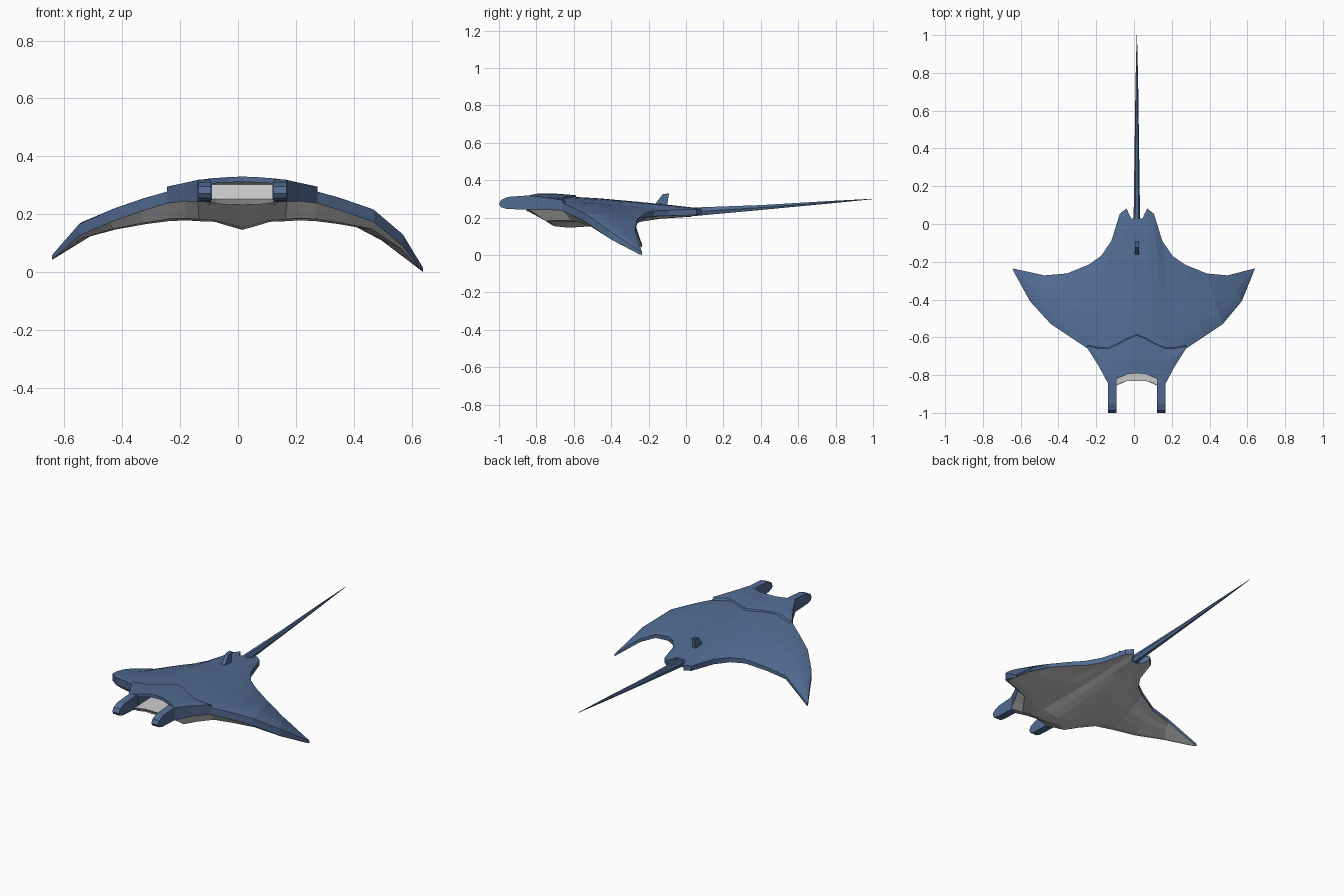
import bpy

CX = 0.015  # body axis sits slightly off centre because the wings are posed unevenly

blue = bpy.data.materials.new("blue_skin")
blue.diffuse_color = (0.085, 0.15, 0.29, 1)


def make(name, verts, faces, mat=None):
    me = bpy.data.meshes.new(name)
    me.from_pydata([(x + CX, y, z) for x, y, z in verts], [], faces)
    me.validate()
    ob = bpy.data.objects.new(name, me)
    bpy.context.collection.objects.link(ob)
    if mat:
        me.materials.append(mat)
    return ob


def loft(name, cols, mat=None, skip=lambda i, j: False, closed=False, caps=False):
    """Quad surface across a list of equally long point columns."""
    n = len(cols[0])
    faces = []
    for i in range(len(cols) - 1):
        for j in range(n if closed else n - 1):
            if not skip(i, j):
                k = (j + 1) % n
                faces.append((i * n + j, (i + 1) * n + j, (i + 1) * n + k, i * n + k))
    if caps:
        faces += [tuple(range(n)), tuple(reversed(range((len(cols) - 1) * n, len(cols) * n)))]
    return make(name, [p for c in cols for p in c], faces, mat)


def prism(name, profile, xa, xb, mat):
    """Side profile (y, z), listed clockwise, extruded across x."""
    return loft(name, [[(x, y, z) for y, z in profile] for x in (xa, xb)],
                mat, closed=True, caps=True)


def mix(a, b, t):
    return a + (b - a) * t


# Half-span stations: front x, y, z, rim height | rear x, y, z, rim height | belly depth
STATIONS = [
    (0.00, -0.79, 0.315, 0.080, 0.000, 0.030, 0.255, 0.050, 0.083),
    (0.05, -0.795, 0.314, 0.080, 0.030, 0.030, 0.252, 0.045, 0.070),
    (0.105, -0.82, 0.310, 0.070, 0.055, 0.082, 0.248, 0.030, 0.062),
    (0.155, -0.84, 0.305, 0.062, 0.090, 0.055, 0.244, 0.030, 0.062),
    (0.20, -0.755, 0.290, 0.045, 0.135, -0.090, 0.240, 0.030, 0.060),
    (0.26, -0.66, 0.278, 0.040, 0.190, -0.170, 0.235, 0.028, 0.055),
    (0.35, -0.60, 0.252, 0.042, 0.255, -0.215, 0.225, 0.025, 0.042),
    (0.455, -0.53, 0.215, 0.042, 0.370, -0.262, 0.190, 0.022, 0.025),
    (0.555, -0.41, 0.130, 0.040, 0.480, -0.272, 0.130, 0.020, 0.012),
    (0.62, -0.25, 0.022, 0.018, 0.625, -0.235, 0.014, 0.014, 0.0),
]
T = [0, 0.1, 0.2, 0.4, 0.6, 0.8, 1]
TOP = [0, 0.5, 0.8, 1, 0.8, 0.5, 0]
BOTTOM = [0, 0.93, 1, 0.8, 0.57, 0.2, 0]

# Left wing tip is raised and stretched a little
LIFT = {8: (0.010, 0.035), 9: (0.033, 0.042)}


def body_columns():
    tops, bellies = [], []
    order = [(k, -1) for k in range(9, 0, -1)] + [(k, 1) for k in range(10)]
    for k, s in order:
        fx, fy, fz, fh, rx, ry, rz, rh, depth = STATIONS[k]
        dx, dz = LIFT.get(k, (0, 0)) if s < 0 else (0, 0)
        bulge = 0.012 if k < 9 else 0
        chin = -0.035 if k < 3 else 0
        top, bot = [], []
        for t, a, b in zip(T, TOP, BOTTOM):
            x, y = s * (mix(fx, rx, t) + dx), mix(fy, ry, t)
            top.append((x, y, mix(fz, rz, t) + bulge * a + dz))
            bot.append((x, y + (chin if t == 0 else 0), mix(fz - fh, rz - rh, t) - depth * b + dz))
        front = (top[0][0], top[0][1], bot[0][2])
        tops.append([front] + top + [bot[-1]])
        bellies.append(bot[::-1])
    return tops, bellies


# Blue back with leading and trailing rims, open at the mouth, and the grey belly
tops, bellies = body_columns()
loft("back", tops, blue, skip=lambda i, j: j == 0 and 7 <= i <= 10)
loft("belly", bellies)

# Wing tip end caps
for name, i in (("left_tip", 0), ("right_tip", -1)):
    c = [tops[i][j] for j in (0, 1, -2, -1)]
    make(name, c, [(0, 1, 2, 3) if i == -1 else (3, 2, 1, 0)], blue)

# Raised head plate: front z and rear y, z for the inner stations
PLATE = [(0.330, -0.59, 0.320), (0.328, -0.61, 0.318), (0.324, -0.64, 0.313),
         (0.318, -0.66, 0.307), (0.308, -0.66, 0.302), (0.294, -0.648, 0.290)]
cols = []
for k, s in [(k, -1) for k in range(5, 0, -1)] + [(k, 1) for k in range(6)]:
    x, y, z = STATIONS[k][:3]
    zf, yr, zr = PLATE[k]
    x *= s
    cols.append([(x, y, z - 0.004), (x, y, zf), (x, mix(y, yr, 0.5), mix(zf, zr, 0.5) + 0.003),
                 (x, yr, zr), (x, yr + 0.012, zr - 0.022)])
loft("head_plate", cols, blue)

# Grey mouth: lower lip, floor, back wall and roof
cols = []
for x, y in ((-0.115, -0.86), (-0.09, -0.842), (-0.045, -0.83), (0.045, -0.83),
             (0.09, -0.842), (0.115, -0.86)):
    roof = -0.79 if abs(x) < 0.05 else -0.81
    cols.append([(x, y + 0.012, 0.233), (x, y, 0.250), (x * 0.95, -0.68, 0.255),
                 (x * 0.95, -0.67, 0.302), (x, roof, 0.312)])
loft("mouth", cols)

# Head fins reaching forward on both sides of the mouth
FIN = [(-1.0, 0.272), (-0.988, 0.295), (-0.95, 0.311), (-0.84, 0.319), (-0.68, 0.292),
       (-0.68, 0.25), (-0.85, 0.242), (-0.96, 0.247), (-0.99, 0.256)]
prism("left_head_fin", FIN, -0.152, -0.108, blue)
prism("right_head_fin", FIN, 0.108, 0.152, blue)

# Small swept dorsal fin
prism("dorsal_fin", [(-0.165, 0.255), (-0.165, 0.272), (-0.125, 0.325), (-0.09, 0.33),
                     (-0.10, 0.272), (-0.10, 0.25)], -0.011, 0.011, blue)

# Tapering six-sided tail
rings = []
for y, z, w, h in ((-0.08, 0.227, 0.018, 0.026), (0.04, 0.231, 0.017, 0.023),
                   (0.4, 0.254, 0.012, 0.013), (0.75, 0.281, 0.007, 0.007),
                   (1.0, 0.3, 0.001, 0.001)):
    rings.append([(w * a, y, z + h * b) for a, b in
                  ((1, 0), (0.5, 1), (-0.5, 1), (-1, 0), (-0.5, -1), (0.5, -1))])
loft("tail", [r[::-1] for r in rings], blue, closed=True, caps=True)
